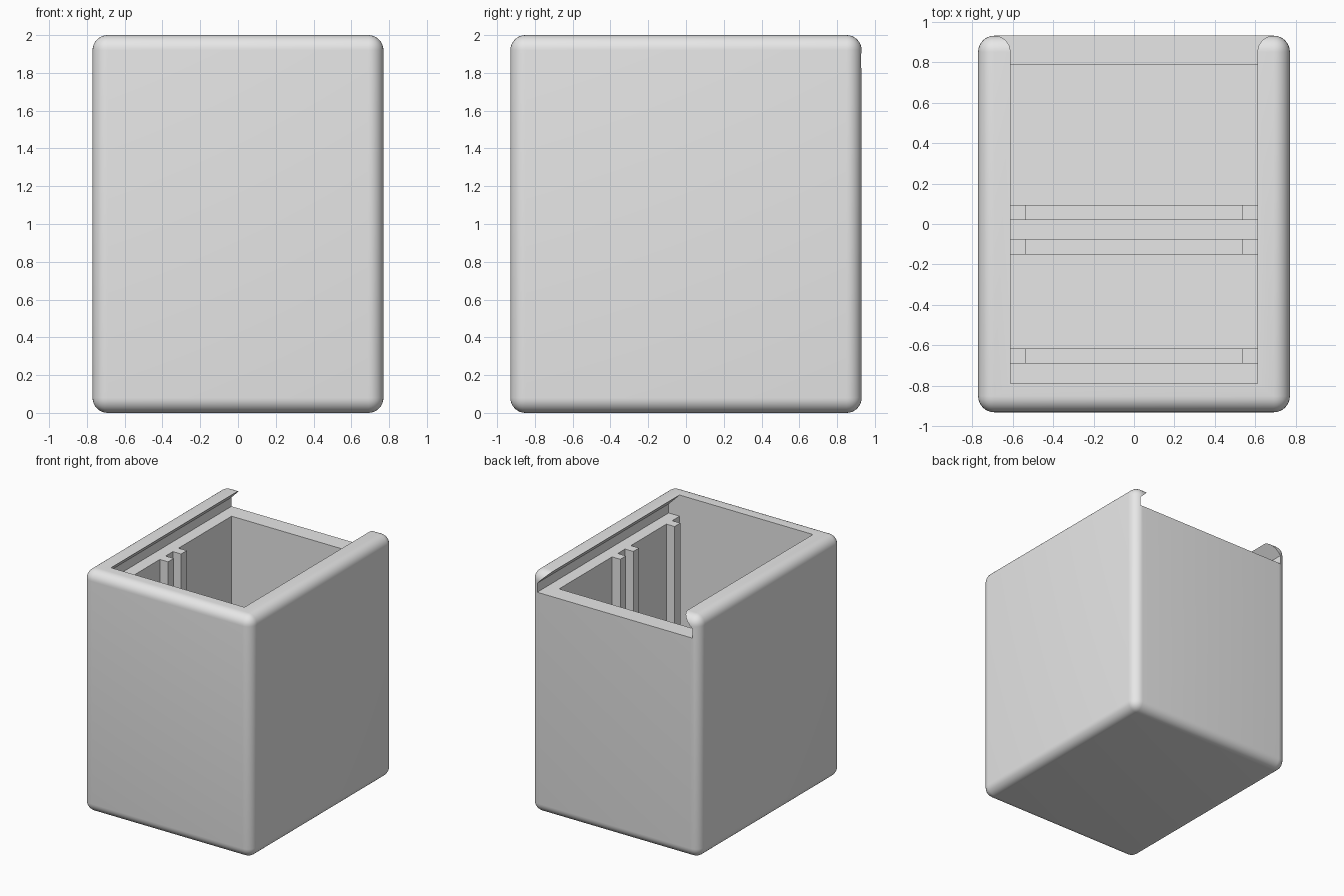
import bpy, bmesh, math
from mathutils import Matrix

cube = bpy.data.objects.get("Cube")
if cube:
    bpy.data.objects.remove(cube, do_unlink=True)

grey = bpy.data.materials.new("plain grey")
grey.use_nodes = True
grey.diffuse_color = (0.8, 0.8, 0.8, 1)
grey.node_tree.nodes["Principled BSDF"].inputs["Base Color"].default_value = (0.8, 0.8, 0.8, 1)

# Main dimensions
HX, HY, TOP = 0.77, 0.93, 2.0
IN_X, IN_Y = 0.61, 0.787
RADIUS, FLOOR, LEDGE = 0.08, 0.155, 1.825
RIB = 0.075


def make_object(name, bm):
    bmesh.ops.recalc_face_normals(bm, faces=bm.faces)
    mesh = bpy.data.meshes.new(name)
    bm.to_mesh(mesh)
    bm.free()
    mesh.materials.append(grey)
    obj = bpy.data.objects.new(name, mesh)
    bpy.context.collection.objects.link(obj)
    return obj


def box(name, x, y, z, radius=0):
    """Box from (min, max) pairs, with optional rounded edges."""
    bm = bmesh.new()
    bmesh.ops.create_cube(bm, size=1)
    size = [b - a for a, b in (x, y, z)]
    mid = [(a + b) / 2 for a, b in (x, y, z)]
    bm.transform(Matrix.Translation(mid) @ Matrix.Diagonal((*size, 1)))
    if radius:
        bmesh.ops.bevel(bm, geom=bm.edges[:], offset=radius, segments=8,
                        profile=0.5, affect='EDGES')
    return make_object(name, bm)


def prism(name, half, y0, y1):
    """Mirror a half profile in xz across x = 0 and extrude it along y."""
    points = half + [(-x, z) for x, z in reversed(half)]
    bm = bmesh.new()
    face = bm.faces.new([bm.verts.new((x, y0, z)) for x, z in points])
    result = bmesh.ops.extrude_face_region(bm, geom=[face])
    verts = [v for v in result["geom"] if isinstance(v, bmesh.types.BMVert)]
    bmesh.ops.translate(bm, vec=(0, y1 - y0, 0), verts=verts)
    return make_object(name, bm)


def cut(target, cutter):
    mod = target.modifiers.new("cut", 'BOOLEAN')
    mod.operation, mod.solver, mod.object = 'DIFFERENCE', 'EXACT', cutter
    bpy.context.view_layer.objects.active = target
    bpy.ops.object.modifier_apply(modifier=mod.name)
    bpy.data.objects.remove(cutter, do_unlink=True)


# Rounded container, hollowed out, with an undercut lid track open at the back
body = box("container_body", (-HX, HX), (-HY, HY), (0, TOP), RADIUS)
cut(body, box("cavity_cutter", (-IN_X, IN_X), (-IN_Y, IN_Y), (FLOOR, 1.9)))
track = [(0.71, LEDGE), (0.71, TOP - 0.1), (IN_X, TOP), (IN_X, TOP + 0.1)]
cut(body, prism("lid_track_cutter", track, -IN_Y, HY + 0.1))

bpy.ops.object.select_all(action='DESELECT')
body.select_set(True)
bpy.context.view_layer.objects.active = body
bpy.ops.object.shade_smooth_by_angle(angle=math.radians(25))

# U-shaped ribs on the side walls and floor that hold divider panels
inner = IN_X - RIB
rib_profile = [(inner, FLOOR + RIB), (inner, LEDGE), (IN_X, LEDGE), (IN_X, FLOOR)]
for name, y in (("front_rib", -0.69), ("middle_rib", -0.15), ("rear_rib", 0.02)):
    prism(name, rib_profile, y, y + RIB)
